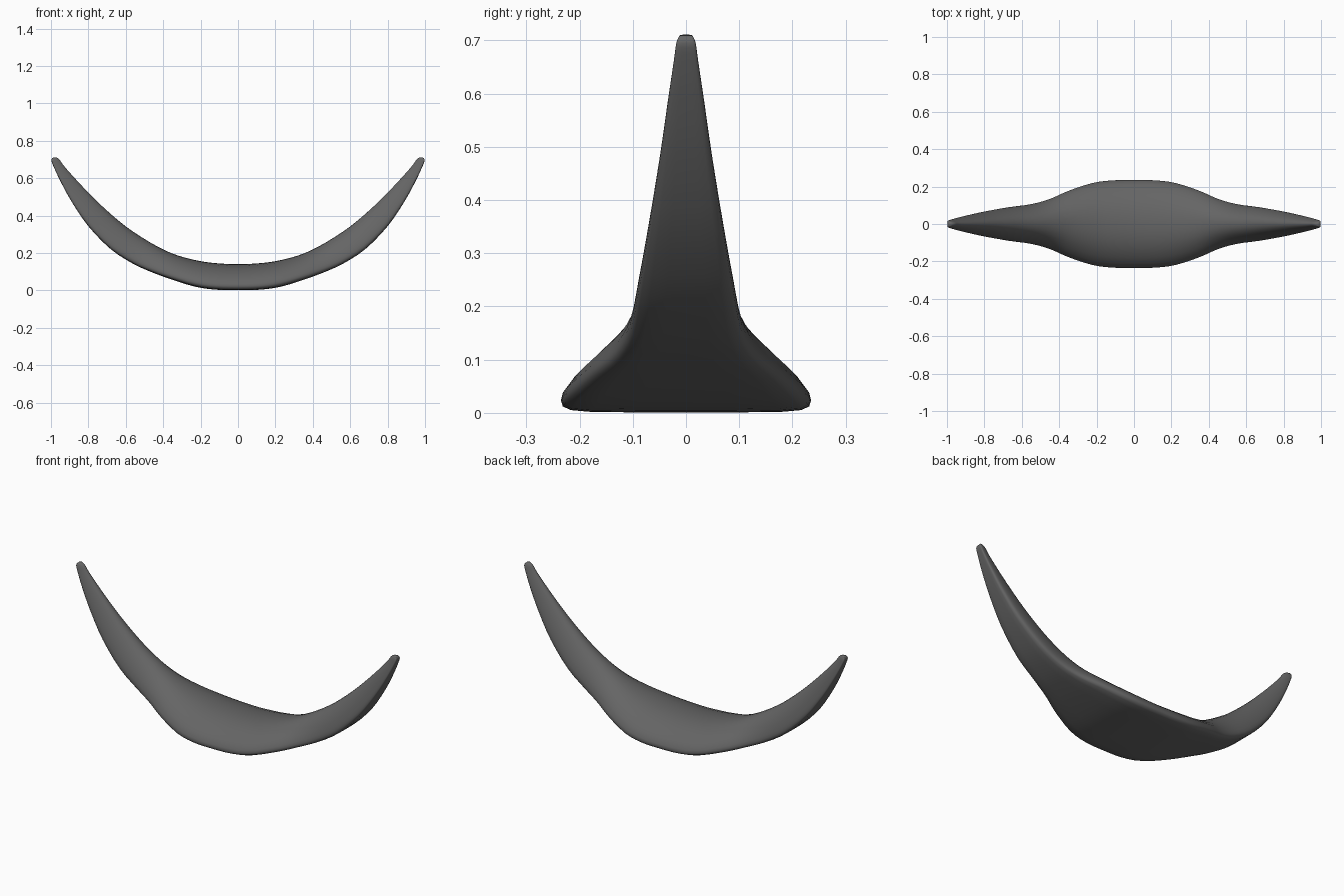
import bpy, bmesh, math

if "Cube" in bpy.data.objects:
    bpy.data.objects.remove(bpy.data.objects["Cube"])

# colour
mat = bpy.data.materials.new("dark_grey")
mat.diffuse_color = (0.13, 0.13, 0.13, 1)
mat.use_nodes = True
mat.node_tree.nodes["Principled BSDF"].inputs["Base Color"].default_value = mat.diffuse_color

# stations from middle to tip: outer x, outer z, inner x, inner z, half width
HALF = [
    (0.00, 0.001, 0.00, 0.140, 0.235),
    (0.12, 0.004, 0.11, 0.145, 0.233),
    (0.23, 0.020, 0.205, 0.157, 0.218),
    (0.36, 0.060, 0.32, 0.186, 0.176),
    (0.46, 0.097, 0.41, 0.224, 0.133),
    (0.56, 0.142, 0.50, 0.275, 0.106),
    (0.68, 0.220, 0.60, 0.342, 0.090),
    (0.80, 0.343, 0.71, 0.435, 0.069),
    (0.89, 0.475, 0.80, 0.523, 0.049),
    (0.95, 0.585, 0.87, 0.597, 0.034),
    (0.985, 0.660, 0.93, 0.665, 0.023),
    (0.998, 0.695, 0.955, 0.700, 0.018),
    (0.992, 0.709, 0.972, 0.711, 0.012),
]
stations = [(-a, b, -c, d, w) for a, b, c, d, w in HALF[:0:-1]] + HALF

# half cross-section: width fraction, height fraction (flat base, domed top)
SEC = [(0, 0), (0.4, 0), (0.75, 0.005), (0.92, 0.03), (0.985, 0.08),
       (1.0, 0.16), (0.985, 0.26), (0.9, 0.45), (0.76, 0.64),
       (0.58, 0.81), (0.38, 0.93), (0.18, 0.985), (0, 1)]
section = SEC + [(-y, s) for y, s in SEC[-2:0:-1]]


def smooth_path(pts, steps):
    """Catmull-Rom interpolation through the stations."""
    out = []
    for i in range(len(pts) - 1):
        p0, p1 = pts[max(i - 1, 0)], pts[i]
        p2, p3 = pts[i + 1], pts[min(i + 2, len(pts) - 1)]
        for k in range(steps):
            t = k / steps
            out.append([0.5 * (2 * b + (c - a) * t + (2*a - 5*b + 4*c - d) * t*t
                               + (3*b - a - 3*c + d) * t**3)
                        for a, b, c, d in zip(p0, p1, p2, p3)])
    return out + [list(pts[-1])]


# crescent body lofted along the curve
bm = bmesh.new()
rings = []
for ox, oz, ix, iz, w in smooth_path(stations, 3):
    rings.append([bm.verts.new((ox + (ix - ox) * s, w * y, oz + (iz - oz) * s))
                  for y, s in section])
n = len(section)
for a, b in zip(rings, rings[1:]):
    for j in range(n):
        bm.faces.new((a[j], a[(j + 1) % n], b[(j + 1) % n], b[j]))
bm.faces.new(rings[0])
bm.faces.new(rings[-1])
bmesh.ops.recalc_face_normals(bm, faces=bm.faces)
for f in bm.faces:
    f.smooth = True
mesh = bpy.data.meshes.new("crescent_body")
bm.to_mesh(mesh)
bm.free()
mesh.materials.append(mat)
body = bpy.data.objects.new("crescent_body", mesh)
bpy.context.collection.objects.link(body)
